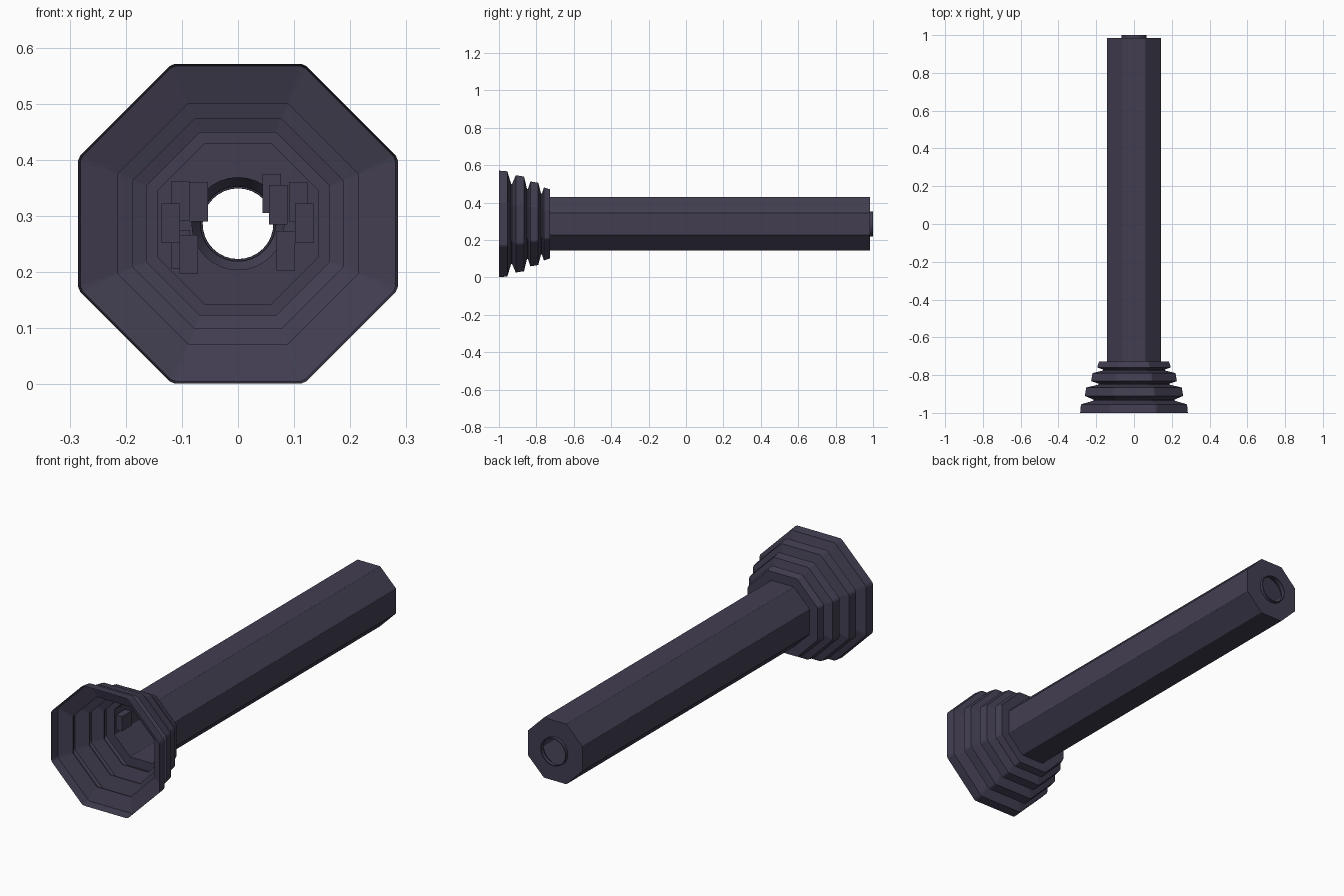
import bpy, bmesh
from math import cos, sin, pi, radians

if "Cube" in bpy.data.objects:
    bpy.data.objects.remove(bpy.data.objects["Cube"])

CZ = 0.286  # height of the long axis

mat = bpy.data.materials.new("dark_plastic")
mat.diffuse_color = (0.055, 0.048, 0.083, 1)
mat.use_nodes = True
mat.node_tree.nodes["Principled BSDF"].inputs["Base Color"].default_value = mat.diffuse_color


def finish(bm, name):
    me = bpy.data.meshes.new(name)
    bmesh.ops.remove_doubles(bm, verts=bm.verts, dist=1e-5)
    bmesh.ops.recalc_face_normals(bm, faces=bm.faces)
    bm.to_mesh(me)
    bm.free()
    me.materials.append(mat)
    ob = bpy.data.objects.new(name, me)
    bpy.context.collection.objects.link(ob)
    return ob


def octagon(a, y, clip):
    """Octagon of apothem a with slightly cut corners."""
    pts = []
    for k in range(8):
        for s in (-1, 1):
            t = radians(22.5 + 45 * k + s * clip)
            r = a / cos(radians(22.5 - clip))
            pts.append((r * cos(t), y, CZ + r * sin(t)))
    return pts


def circle(r, y, n=32):
    return [(r * cos(2 * pi * k / n), y, CZ + r * sin(2 * pi * k / n)) for k in range(n)]


def loft(name, rings):
    bm = bmesh.new()
    loops = [[bm.verts.new(p) for p in ring] for ring in rings]
    for a, b in zip(loops, loops[1:]):
        n = len(a)
        for i in range(n):
            bm.faces.new((a[i], a[(i + 1) % n], b[(i + 1) % n], b[i]))
    return finish(bm, name)


# pleated hood: thin shell, apothem / y / corner cut
hood = [(0.285, -1.0, 1), (0.281, -0.955, 1), (0.214, -0.935, .2), (0.214, -0.93, .2),
        (0.26, -0.91, 1), (0.253, -0.866, 1), (0.187, -0.85, .2), (0.187, -0.845, .2),
        (0.227, -0.832, 1), (0.22, -0.79, 1), (0.163, -0.775, .2), (0.163, -0.77, .2),
        (0.195, -0.76, 1), (0.185, -0.727, 1), (0.143, -0.727, .2)]
loft("pleated_hood", [octagon(*p) for p in hood])

# long eight sided tube
loft("main_tube", [octagon(0.143, -0.727, .2), octagon(0.143, 0.985, .2)])

# back plate with round hole
bm = bmesh.new()
edges = []
for ring in (octagon(0.143, 0.985, .2), circle(0.066, 0.985)):
    vs = [bm.verts.new(p) for p in ring]
    edges += [bm.edges.new((vs[i], vs[i - 1])) for i in range(len(vs))]
bmesh.ops.triangle_fill(bm, edges=edges, use_beauty=True, use_dissolve=False)
finish(bm, "back_plate")

# eyepiece collar
collar = loft("eyepiece_collar", [circle(r, y) for r, y in
              ((0.083, 0.955), (0.067, 0.98), (0.067, 1.0), (0.063, 1.0), (0.064, 0.98))])
for p in collar.data.polygons:
    p.use_smooth = True
bpy.context.view_layer.objects.active = collar
collar.select_set(True)
bpy.ops.object.shade_smooth_by_angle()

# small blocks inside the tube: x, y, z
blocks = [(-0.120, -0.69, 0.287), (-0.103, -0.55, 0.327), (-0.070, -0.45, 0.325),
          (-0.102, -0.35, 0.240), (-0.088, -0.50, 0.231),
          (0.118, 0.55, 0.287), (0.107, 0.60, 0.325), (0.072, 0.70, 0.320),
          (0.085, 0.65, 0.238), (0.060, 0.78, 0.340)]
for i, c in enumerate(blocks):
    bm = bmesh.new()
    bmesh.ops.create_cube(bm, size=1)
    for v in bm.verts:
        v.co.x = v.co.x * 0.033 + c[0]
        v.co.y = v.co.y * 0.07 + c[1]
        v.co.z = v.co.z * 0.07 + c[2]
    finish(bm, f"inner_block_{i + 1}")
